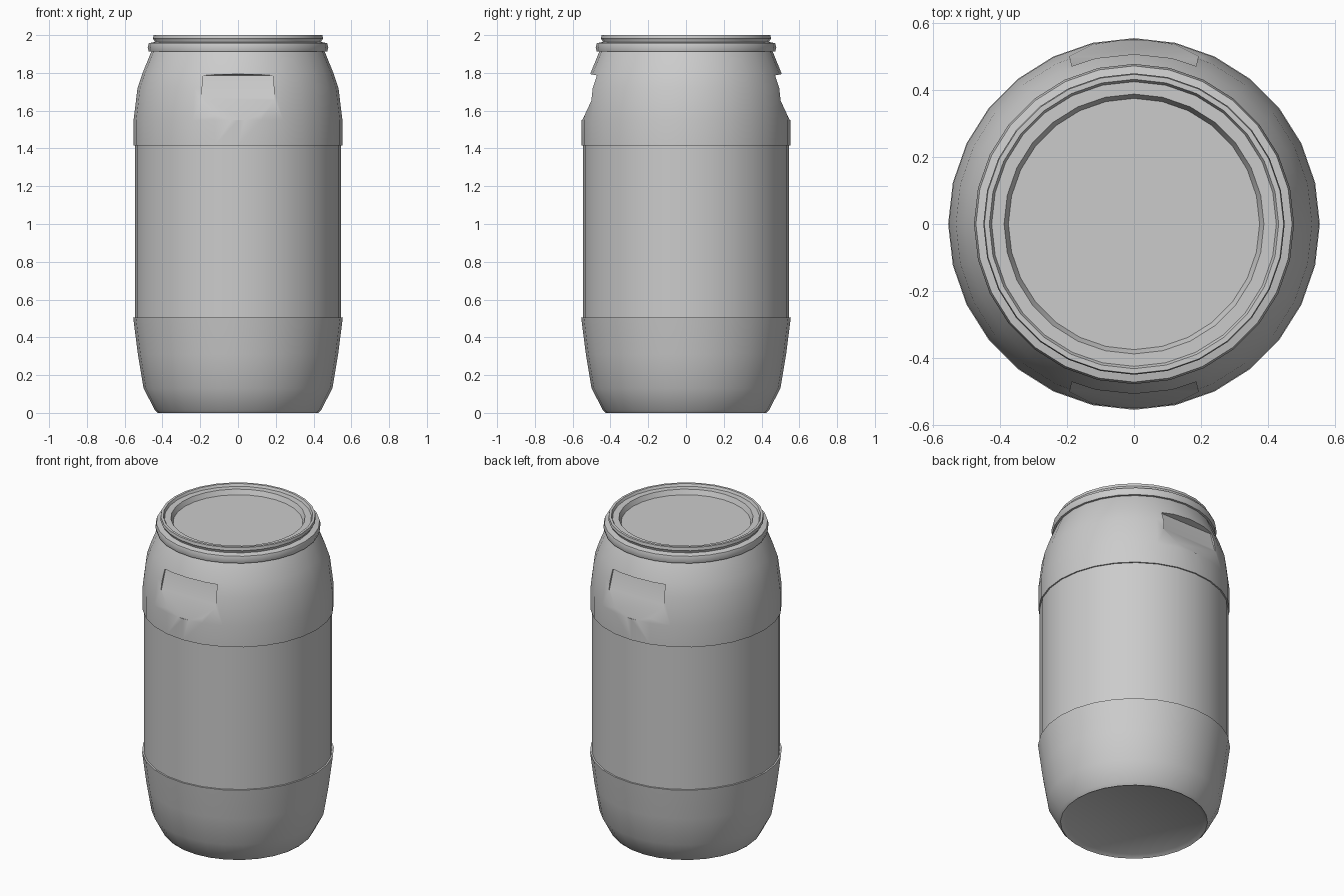
import bpy, bmesh
from math import cos, sin, pi, radians

if "Cube" in bpy.data.objects:
    bpy.data.objects.remove(bpy.data.objects["Cube"])

SEGS = 28


def finish(name, bm):
    bmesh.ops.recalc_face_normals(bm, faces=bm.faces)
    mesh = bpy.data.meshes.new(name)
    bm.to_mesh(mesh)
    bm.free()
    obj = bpy.data.objects.new(name, mesh)
    bpy.context.collection.objects.link(obj)
    return obj


def lathe(name, profile, closed=False):
    """Revolve (radius, z) points; open profiles get end caps, closed ones make a ring."""
    bm = bmesh.new()
    rings = [[bm.verts.new((r * cos(2 * pi * i / SEGS), r * sin(2 * pi * i / SEGS), z))
              for i in range(SEGS)] for r, z in profile]
    pairs = list(zip(rings, rings[1:]))
    if closed:
        pairs.append((rings[-1], rings[0]))
    else:
        bm.faces.new(rings[0])
        bm.faces.new(rings[-1])
    for a, b in pairs:
        for i in range(SEGS):
            j = (i + 1) % SEGS
            bm.faces.new((a[i], a[j], b[j], b[i]))
    return finish(name, bm)


def pocket_cutter(name, side):
    """Wedge for a hand grip: undercut at the top, fading out at the bottom."""
    section = [(0.549, 1.55), (0.493, 1.67), (0.464, 1.785), (0.505, 1.793),
               (0.70, 1.793), (0.70, 1.55)]
    bm = bmesh.new()
    ends = []
    for s in (-1, 1):
        ends.append([bm.verts.new((s * (0.20 - 0.06 * (z - 1.55)), side * y, z))
                     for y, z in section])
        bm.faces.new(ends[-1])
    n = len(section)
    for i in range(n):
        j = (i + 1) % n
        bm.faces.new((ends[0][i], ends[0][j], ends[1][j], ends[1][i]))
    obj = finish(name, bm)
    obj.hide_render = True
    return obj


def activate(obj):
    bpy.ops.object.select_all(action='DESELECT')
    obj.select_set(True)
    bpy.context.view_layer.objects.active = obj


# Barrel body with slightly raised lower and upper sections
body = lathe("barrel_body", [
    (0.40, 0.015), (0.425, 0.0), (0.44, 0.015), (0.50, 0.13), (0.53, 0.31), (0.555, 0.505),
    (0.545, 0.505), (0.545, 1.415), (0.553, 1.415), (0.553, 1.55),
    (0.532, 1.72), (0.505, 1.80), (0.46, 1.91), (0.44, 1.94)])

# Hand grips at front and back
for label, side in (("front", -1), ("back", 1)):
    cutter = pocket_cutter(label + "_grip_cutter", side)
    mod = body.modifiers.new(label + "_grip", 'BOOLEAN')
    mod.operation = 'DIFFERENCE'
    mod.solver = 'EXACT'
    mod.object = cutter
    activate(body)
    bpy.ops.object.modifier_apply(modifier=mod.name)
    bpy.data.objects.remove(cutter)

# Clamp ring around the neck
ring = lathe("clamp_ring", [
    (0.435, 1.912), (0.472, 1.912), (0.478, 1.935), (0.472, 1.957), (0.435, 1.965)],
    closed=True)

# Lid with raised rim and sunken centre
lid = lathe("lid", [
    (0.44, 1.93), (0.44, 1.965), (0.45, 1.982), (0.447, 2.0),
    (0.432, 2.0), (0.425, 1.985), (0.388, 1.985), (0.375, 1.955)])

for obj in (body, ring, lid):
    activate(obj)
    bpy.ops.object.shade_smooth_by_angle(angle=radians(32))
